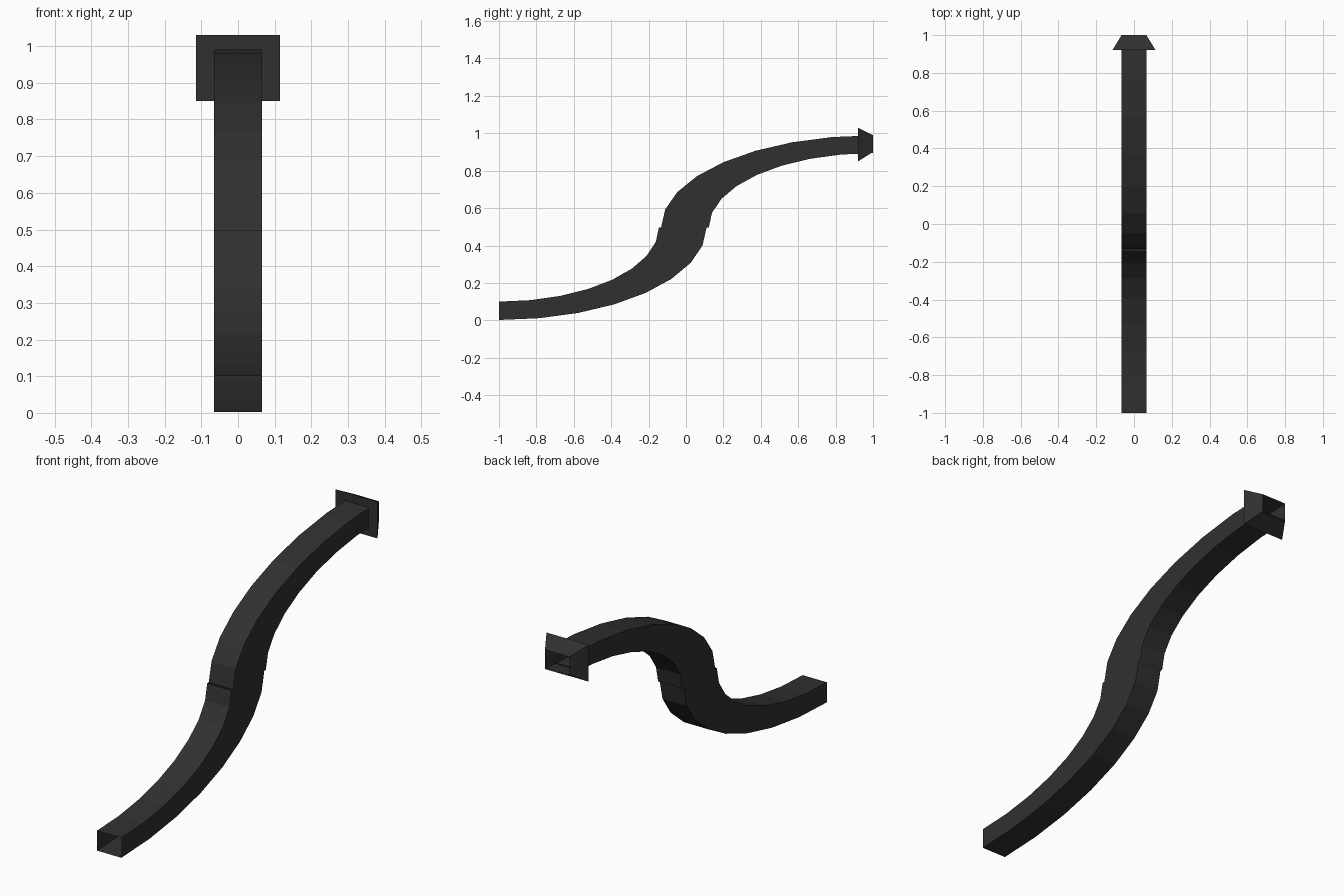
import bpy, bmesh, math

if "Cube" in bpy.data.objects:
    bpy.data.objects.remove(bpy.data.objects["Cube"])

SEGS = 8
HALF_W = 0.066

mat = bpy.data.materials.new("dark_grey")
mat.diffuse_color = (0.03, 0.03, 0.03, 1)
mat.use_nodes = True
mat.node_tree.nodes["Principled BSDF"].inputs["Base Color"].default_value = mat.diffuse_color


def loft(name, rings):
    """Skin a list of four-point rings into an open-ended square tube."""
    bm = bmesh.new()
    loops = [[bm.verts.new(p) for p in ring] for ring in rings]
    for a, b in zip(loops, loops[1:]):
        for i in range(4):
            j = (i + 1) % 4
            bm.faces.new((a[i], a[j], b[j], b[i]))
    bmesh.ops.recalc_face_normals(bm, faces=bm.faces)
    mesh = bpy.data.meshes.new(name)
    bm.to_mesh(mesh)
    bm.free()
    mesh.materials.append(mat)
    obj = bpy.data.objects.new(name, mesh)
    bpy.context.collection.objects.link(obj)
    return obj


def rect(y_low, z_low, y_high, z_high, w):
    return [(-w, y_low, z_low), (w, y_low, z_low), (w, y_high, z_high), (-w, y_high, z_high)]


def quarter_bend(name, cy, cz, side, outer, inner):
    """Quarter-ellipse square tube; side +1 bends up, -1 is the half-turn copy."""
    rings = []
    for k in range(SEGS + 1):
        t = math.radians(90 * k / SEGS)
        s, c = side * math.sin(t), side * math.cos(t)
        rings.append(rect(cy + outer[0] * s, cz - outer[1] * c,
                          cy + inner[0] * s, cz - inner[1] * c, HALF_W))
    return loft(name, rings)


# S-shaped pipe: two elliptical quarter bends meeting at mid height
quarter_bend("lower_bend", -1, 0.497, 1, (1.11, 0.495), (0.855, 0.397))
quarter_bend("upper_bend", 1, 0.497, -1, (1.133, 0.492), (0.878, 0.397))

# Tapered collar at the upper end, with a flat ring facing the pipe
loft("end_collar", [
    rect(0.92, 0.894, 0.92, 0.989, HALF_W),
    rect(0.92, 0.85, 0.92, 1.03, 0.114),
    rect(1.0, 0.90, 1.0, 0.989, HALF_W),
])
